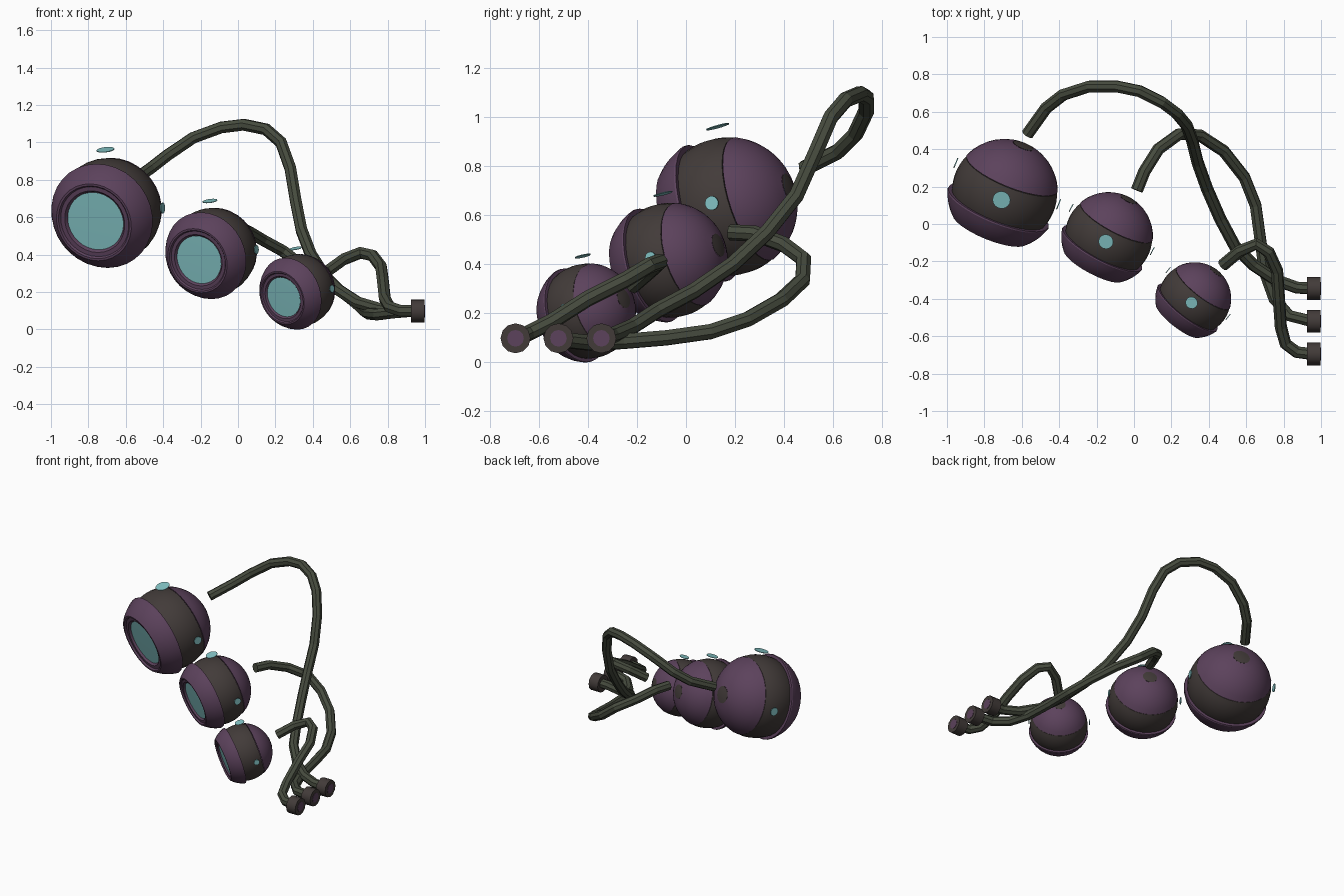
import bpy, bmesh, math
from mathutils import Matrix, Vector

if "Cube" in bpy.data.objects:
    bpy.data.objects.remove(bpy.data.objects["Cube"])


def material(name, rgb):
    lin = [(c / 255 / 12.92) if c < 10 else ((c / 255 + 0.055) / 1.055) ** 2.4 for c in rgb]
    m = bpy.data.materials.new(name)
    m.diffuse_color = (*lin, 1)
    m.use_nodes = True
    m.node_tree.nodes["Principled BSDF"].inputs["Base Color"].default_value = m.diffuse_color
    return m


PURPLE = material("plum shell", (92, 66, 92))
DARK = material("dark brown metal", (66, 59, 57))
TEAL = material("teal glass", (132, 196, 198))
CABLE = material("olive cable", (70, 75, 62))


def finish(ob, mat, smooth=True):
    ob.data.materials.clear()
    ob.data.materials.append(mat)
    bpy.ops.object.select_all(action='DESELECT')
    ob.select_set(True)
    bpy.context.view_layer.objects.active = ob
    if smooth:
        bpy.ops.object.shade_smooth_by_angle(angle=math.radians(32))
    return ob


def lathe(name, profile, mat, matrix, n=32):
    """Spin (forward, radius) points, ordered back to front, around local -y."""
    bm = bmesh.new()
    rings = []
    for t, r in profile:
        rings.append([bm.verts.new((r * math.cos(2 * math.pi * k / n), -t,
                                    r * math.sin(2 * math.pi * k / n))) for k in range(n)])
    for a, b in zip(rings, rings[1:]):
        for k in range(n):
            j = (k + 1) % n
            bm.faces.new((a[k], a[j], b[j], b[k]))
    bmesh.ops.remove_doubles(bm, verts=bm.verts, dist=1e-5)
    me = bpy.data.meshes.new(name)
    bm.to_mesh(me)
    bm.free()
    ob = bpy.data.objects.new(name, me)
    bpy.context.collection.objects.link(ob)
    ob.matrix_world = matrix
    return finish(ob, mat)


def arc(radius, t0, t1, steps):
    """Points on a circle between two forward positions."""
    a0, a1 = math.acos(t0 / radius), math.acos(t1 / radius)
    angles = [a0 + (a1 - a0) * i / steps for i in range(steps + 1)]
    return [(radius * math.cos(a), abs(radius * math.sin(a))) for a in angles]


def disc(name, loc, normal, radius, depth, mat, matrix=Matrix(), sides=16):
    bpy.ops.mesh.primitive_cylinder_add(vertices=sides, radius=radius, depth=depth)
    ob = bpy.context.object
    ob.name = name
    rot = Vector(normal).to_track_quat('Z', 'Y').to_matrix().to_4x4()
    ob.matrix_world = matrix @ Matrix.Translation(loc) @ rot
    return finish(ob, mat)


def cable(name, points):
    cu = bpy.data.curves.new(name, 'CURVE')
    cu.dimensions = '3D'
    cu.bevel_depth = 0.033
    cu.bevel_resolution = 2
    cu.use_fill_caps = True
    sp = cu.splines.new('POLY')
    sp.points.add(len(points) - 1)
    for p, co in zip(sp.points, points):
        p.co = (*co, 1)
    sp.use_smooth = False
    ob = bpy.data.objects.new(name, cu)
    bpy.context.collection.objects.link(ob)
    bpy.ops.object.select_all(action='DESELECT')
    ob.select_set(True)
    bpy.context.view_layer.objects.active = ob
    bpy.ops.object.convert(target='MESH')
    finish(bpy.context.object, CABLE, False)


# Ball lamps: name, centre, scale, yaw, pitch
lamps = [
    ("large", (-0.692, 0.17, 0.635), 1.0, 22, 16.5),
    ("medium", (-0.135, -0.066, 0.416), 0.83, 28, 15.5),
    ("small", (0.324, -0.40, 0.209), 0.687, 38, 15.5),
]
for name, centre, s, yaw, pitch in lamps:
    mw = (Matrix.Translation(centre) @ Matrix.Rotation(-math.radians(yaw), 4, 'Z')
          @ Matrix.Rotation(math.radians(pitch), 4, 'X') @ Matrix.Scale(s, 4))
    # rear plug, rear cap, middle band
    lathe(name + "_rear_plug", arc(0.286, -0.286, -0.280, 2), DARK, mw)
    lathe(name + "_rear_cap", arc(0.285, -0.279, -0.112, 7) + [(-0.112, 0.25)], PURPLE, mw)
    lathe(name + "_middle_band", [(-0.108, 0.25)] + arc(0.282, -0.108, 0.108, 8), DARK, mw)
    # front hood with stepped rim
    hood = [(0.09, 0.26), (0.09, 0.288)] + arc(0.306, 0.098, 0.218, 6)
    hood += [(0.218, 0.203), (0.206, 0.195), (0.206, 0.172), (0.19, 0.160), (0.18, 0.158)]
    lathe(name + "_front_hood", hood, PURPLE, mw)
    lathe(name + "_lens", [(0.193, 0.160), (0.195, 0.0)], TEAL, mw)
    # indicator dots: one on top, one each side
    disc(name + "_top_dot", (0, 0.05, 0.325), (0, 0, 1), 0.048, 0.004, TEAL, mw)
    for side, x in (("right", 0.292), ("left", -0.30)):
        disc(name + "_" + side + "_dot", (x, 0.05, 0), (1, 0, 0), 0.029, 0.006, TEAL, mw)

# Trailing cables
cable("large_cable", [
    (-.57, .48, .79), (-.47, .62, .86), (-.38, .69, .93), (-.24, .735, 1.025),
    (-.09, .735, 1.08), (.03, .71, 1.095), (.15, .65, 1.07), (.23, .59, 1.0),
    (.28, .53, .86), (.31, .45, .68), (.34, .33, .53), (.39, .19, .40),
    (.46, .03, .29), (.54, -.12, .21), (.64, -.22, .145), (.76, -.30, .11),
    (.87, -.34, .1), (.95, -.345, .1)])
cable("medium_cable", [
    (.015, .18, .53), (.055, .28, .525), (.13, .40, .48), (.24, .48, .42),
    (.35, .475, .335), (.48, .39, .255), (.59, .25, .175), (.65, .10, .125),
    (.675, -.08, .10), (.70, -.26, .085), (.75, -.40, .08), (.83, -.49, .09),
    (.95, -.52, .1)])
cable("small_cable", [
    (.475, -.22, .31), (.565, -.145, .375), (.655, -.107, .41), (.72, -.15, .395),
    (.765, -.25, .335), (.775, -.40, .26), (.785, -.55, .165), (.81, -.64, .12),
    (.87, -.685, .1), (.95, -.695, .1)])

# Plugs at the cable ends
for name, y in (("large", -0.345), ("medium", -0.52), ("small", -0.695)):
    disc(name + "_connector", (0.961, y, 0.098), (1, 0, 0), 0.061, 0.074, DARK, sides=12)
    disc(name + "_connector_face", (0.998, y, 0.098), (1, 0, 0), 0.034, 0.004, PURPLE, sides=12)
